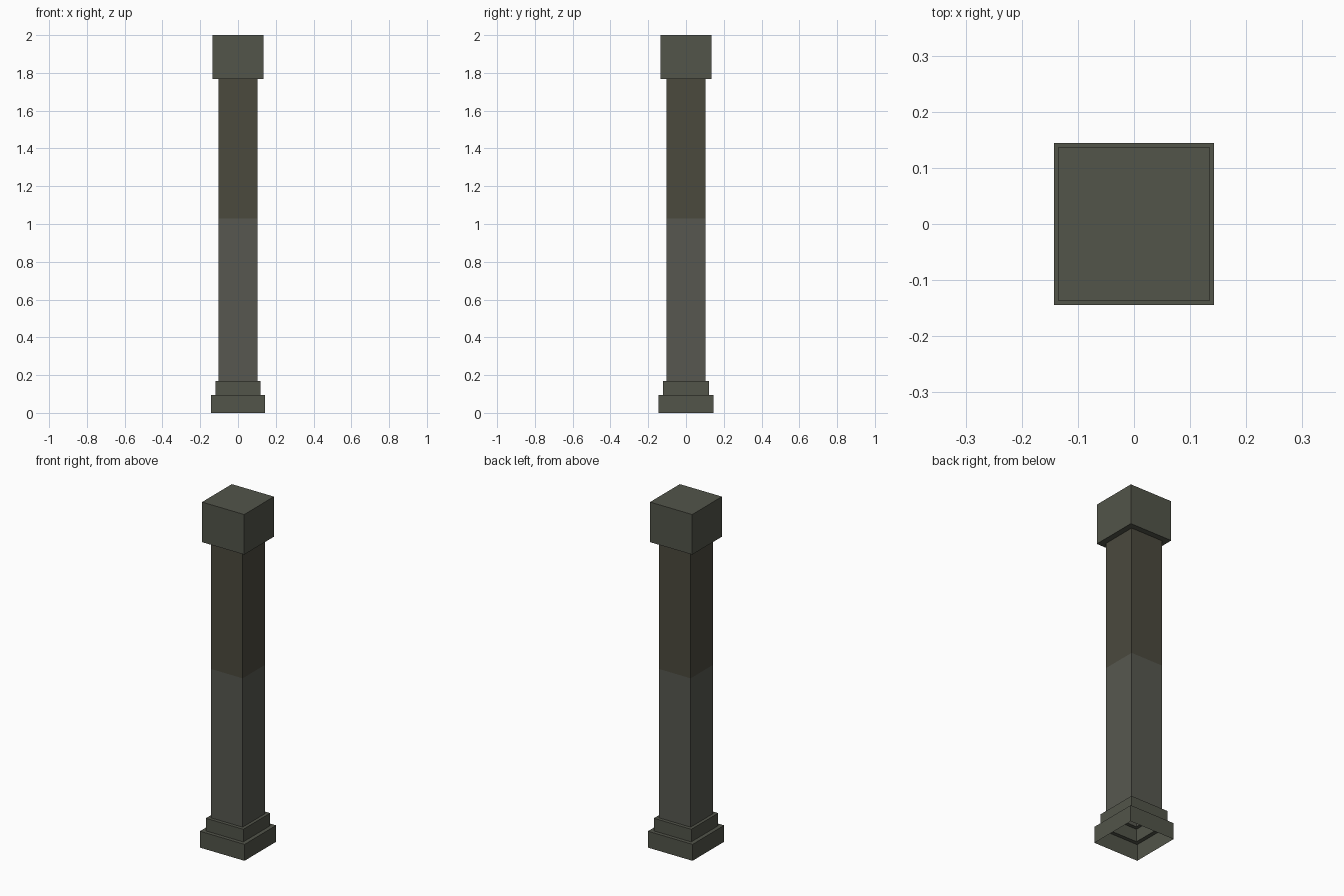
import bpy, bmesh

if "Cube" in bpy.data.objects:
    bpy.data.objects.remove(bpy.data.objects["Cube"])


def material(name, rgb):
    m = bpy.data.materials.new(name)
    m.diffuse_color = (*rgb, 1)
    m.use_nodes = True
    m.node_tree.nodes["Principled BSDF"].inputs["Base Color"].default_value = m.diffuse_color
    return m


def square_loft(name, rings, mat, cap_top=False):
    """Join square rings (half x, half y, z) into a flat-faced shell."""
    bm = bmesh.new()
    loops = [[bm.verts.new((sx * hx, sy * hy, z))
              for sx, sy in ((-1, -1), (1, -1), (1, 1), (-1, 1))]
             for hx, hy, z in rings]
    for low, high in zip(loops, loops[1:]):
        for i in range(4):
            j = (i + 1) % 4
            bm.faces.new((low[i], low[j], high[j], high[i]))
    if cap_top:
        bm.faces.new(loops[-1])
    mesh = bpy.data.meshes.new(name)
    bm.to_mesh(mesh)
    bm.free()
    mesh.materials.append(mat)
    obj = bpy.data.objects.new(name, mesh)
    bpy.context.collection.objects.link(obj)
    return obj


grey_stone = material("grey_stone", (0.095, 0.097, 0.08))
green_stone = material("green_stone", (0.085, 0.09, 0.068))
brown_stone = material("brown_stone", (0.07, 0.067, 0.048))

SHAFT = (0.102, 0.103)

# Stepped base, open underneath
square_loft("stepped_base", [
    (0.143, 0.1445, 0), (0.143, 0.1445, 0.095),
    (0.12, 0.123, 0.095), (0.12, 0.123, 0.168),
    (*SHAFT, 0.168)], green_stone)

# Shaft in two toned halves
square_loft("lower_shaft", [(*SHAFT, 0.168), (*SHAFT, 1.03)], grey_stone)
square_loft("upper_shaft", [(*SHAFT, 1.03), (*SHAFT, 1.768)], brown_stone)

# Block capital with underside ledge
square_loft("capital", [
    (*SHAFT, 1.768), (0.135, 0.136, 1.768), (0.135, 0.136, 2.0)],
    green_stone, cap_top=True)
